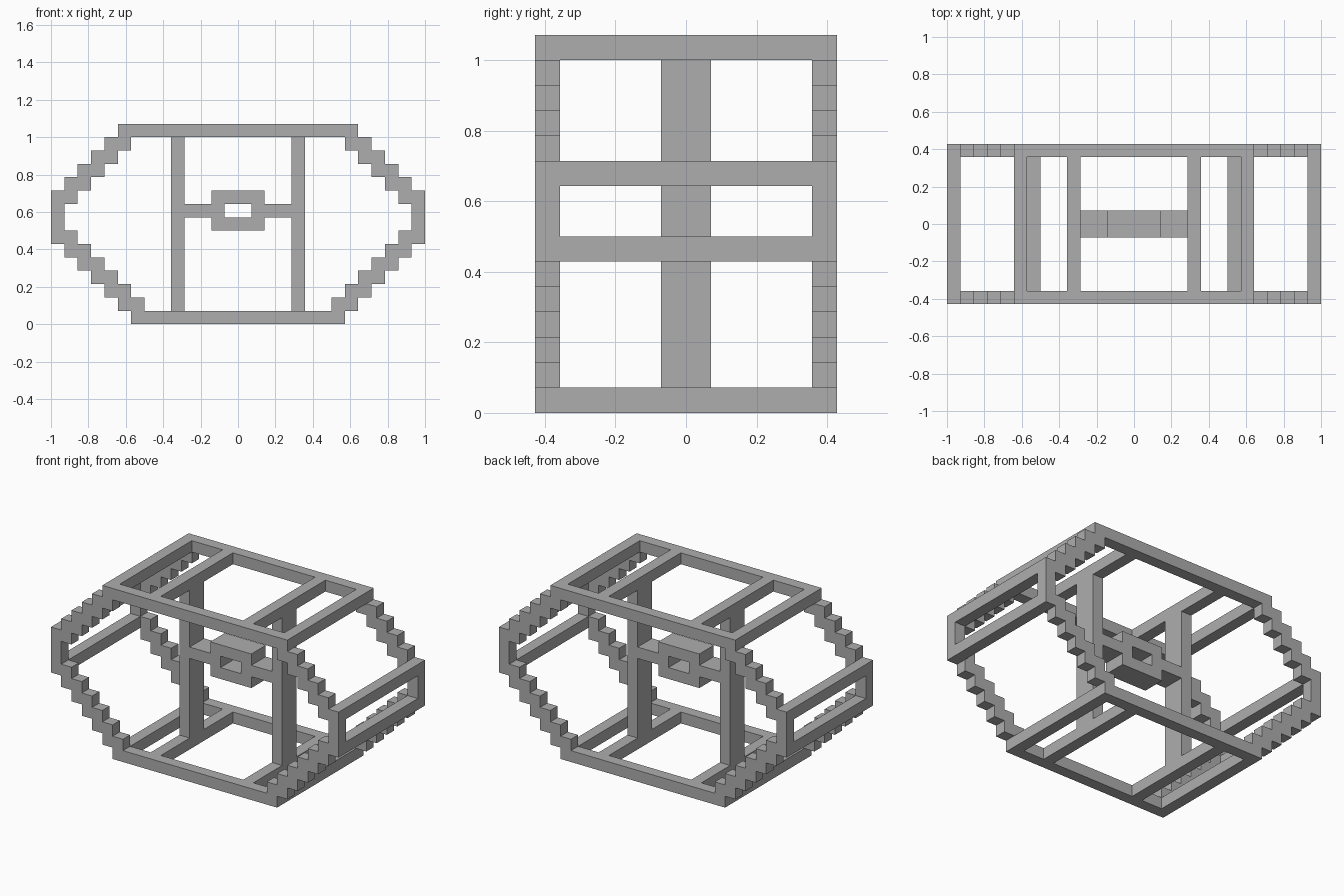
import bpy
import bmesh
from mathutils import Vector

U = 1 / 14  # one block

cube = bpy.data.objects.get("Cube")
if cube:
    bpy.data.objects.remove(cube, do_unlink=True)

grey = bpy.data.materials.new("plain_grey")
grey.use_nodes = True
colour = (0.42, 0.42, 0.42, 1)
grey.diffuse_color = colour
grey.node_tree.nodes["Principled BSDF"].inputs["Base Color"].default_value = colour


def build(name, boxes):
    """Make one object from boxes given as (x, y, z) ranges in blocks."""
    bm = bmesh.new()
    for ranges in boxes:
        low = Vector([r[0] for r in ranges]) * U
        high = Vector([r[1] for r in ranges]) * U
        verts = bmesh.ops.create_cube(bm, size=1)["verts"]
        bmesh.ops.scale(bm, vec=high - low, verts=verts)
        bmesh.ops.translate(bm, vec=(low + high) / 2, verts=verts)
    mesh = bpy.data.meshes.new(name)
    bm.to_mesh(mesh)
    bm.free()
    mesh.materials.append(grey)
    obj = bpy.data.objects.new(name, mesh)
    bpy.context.collection.objects.link(obj)


def both(r):
    """A range and its mirror image."""
    return [r, (-r[1], -r[0])]


# Front and back stepped frames
for name, y in (("front_frame", (-6, -5)), ("back_frame", (5, 6))):
    boxes = [((-9, 9), y, (14, 15)), ((-8, 8), y, (0, 1))]
    for i in range(6):
        boxes += [(x, y, (1 + i, 2 + i)) for x in both((7 + i, 9 + i))]
    for i in range(5):
        boxes += [(x, y, (13 - i, 14 - i)) for x in both((8 + i, 10 + i))]
    boxes += [(x, y, (7, 9)) for x in both((13, 14))]
    build(name, boxes)

# Crossbars joining the two frames
inner = (-5, 5)
for name, z, starts in (("top_crossbars", 14, (4, 8)),
                        ("upper_side_crossbars", 9, (13,)),
                        ("lower_side_crossbars", 6, (13,)),
                        ("bottom_crossbars", 0, (4, 7))):
    build(name, [(x, inner, (z, z + 1))
                 for s in starts for x in both((s, s + 1))])

# Central pillars, arms and square hub
mid = (-1, 1)
build("pillars", [(x, mid, (1, 14)) for x in both((4, 5))])
build("hub_arms", [(x, mid, (8, 9)) for x in both((2, 4))])
build("hub_ring", [((-2, 2), mid, (7, 8)), ((-2, 2), mid, (9, 10))]
      + [(x, mid, (8, 9)) for x in both((1, 2))])
